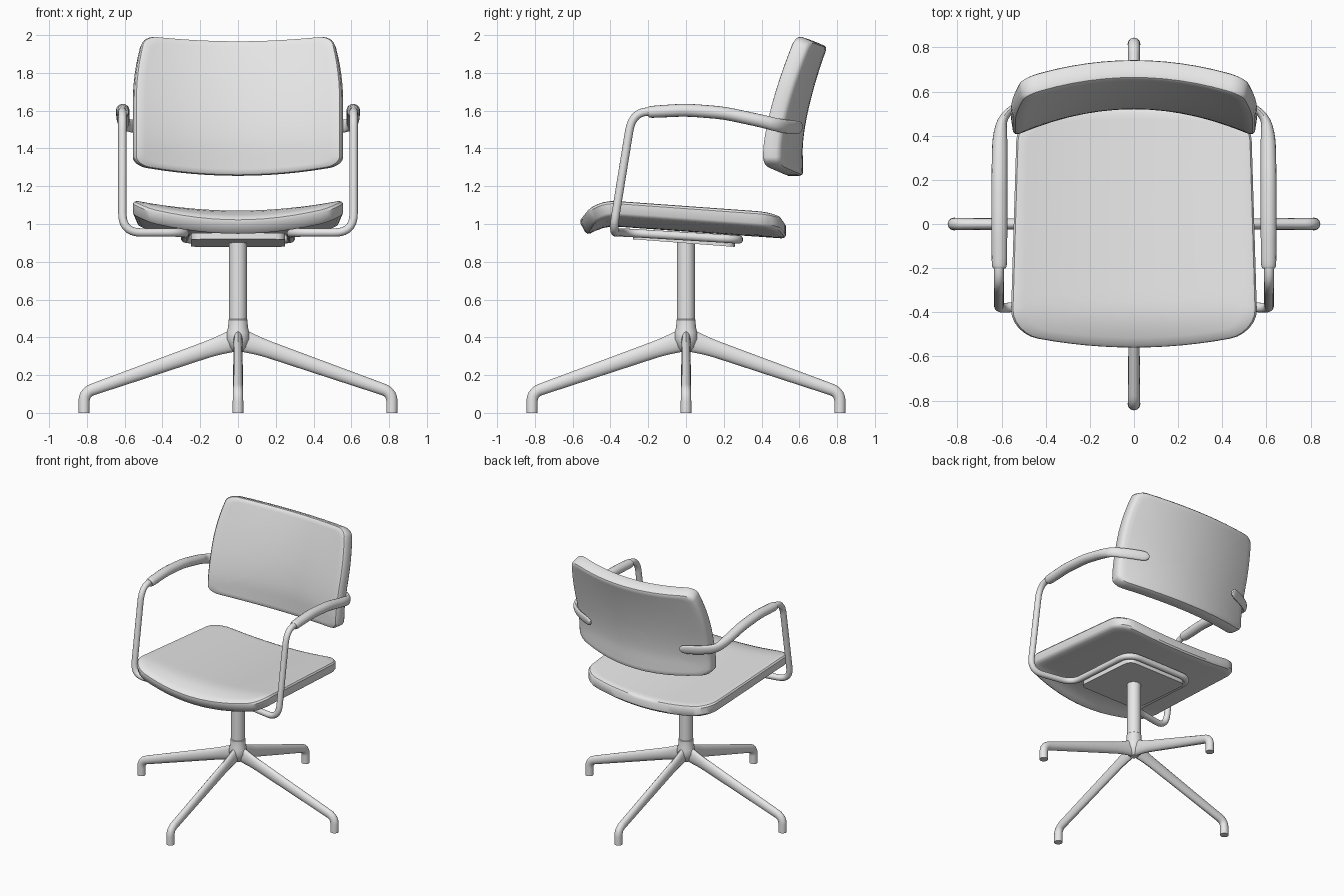
import bpy, bmesh, math
from mathutils import Vector, Matrix

if "Cube" in bpy.data.objects:
    bpy.data.objects.remove(bpy.data.objects["Cube"])

grey = bpy.data.materials.new("light_grey")
grey.diffuse_color = (0.8, 0.8, 0.8, 1)
grey.use_nodes = True
grey.node_tree.nodes["Principled BSDF"].inputs["Base Color"].default_value = grey.diffuse_color


def finish(bm, name):
    bmesh.ops.recalc_face_normals(bm, faces=bm.faces)
    me = bpy.data.meshes.new(name)
    bm.to_mesh(me)
    bm.free()
    me.materials.append(grey)
    ob = bpy.data.objects.new(name, me)
    bpy.context.collection.objects.link(ob)
    return ob


def skin(name, rings):
    """Join closed rings of points and cap both ends."""
    bm = bmesh.new()
    vr = [[bm.verts.new(p) for p in r] for r in rings]
    n = len(vr[0])
    for a, b in zip(vr, vr[1:]):
        for i in range(n):
            bm.faces.new((a[i], a[(i + 1) % n], b[(i + 1) % n], b[i]))
    bm.faces.new(vr[0])
    bm.faces.new(vr[-1])
    return finish(bm, name)


def fillet(pts, radius, steps=7):
    """Round the corners of a path of (x, y, z, half_width, half_height)."""
    pts = [Vector(p) for p in pts]
    out = [pts[0]]
    for a, b, c in zip(pts, pts[1:], pts[2:]):
        la, lc = (a - b).to_3d().length, (c - b).to_3d().length
        p = b + (a - b) * min(radius / la, 0.48)
        q = b + (c - b) * min(radius / lc, 0.48)
        for k in range(steps + 1):
            t = k / steps
            out.append(p * (1 - t) ** 2 + b * (2 * t * (1 - t)) + q * t ** 2)
    return out + [pts[-1]]


def sweep(name, path, up=(0, 0, 1), sides=16):
    """Sweep an ellipse along a path, carrying the frame forward."""
    pos = [Vector(p[:3]) for p in path]
    n = Vector(up)
    rings = []
    for i, p in enumerate(pos):
        t = (pos[min(i + 1, len(pos) - 1)] - pos[max(i - 1, 0)]).normalized()
        n = (n - t * n.dot(t)).normalized()
        s = t.cross(n)
        w, h = path[i][3], path[i][4]
        rings.append([p + s * w * math.cos(a) + n * h * math.sin(a)
                      for a in (2 * math.pi * k / sides for k in range(sides))])
    return skin(name, rings)


def pad(name, mapper, r):
    """Cushion: rounded square outline (u, v) and depth w mapped to space."""
    loop = []
    for cx, cy, a0 in ((1, 1, 0), (-1, 1, 90), (-1, -1, 180), (1, -1, 270)):
        c = Vector((cx * (1 - r), cy * (1 - r)))
        arc = [c + r * Vector((math.cos(a), math.sin(a)))
               for a in (math.radians(a0 + k * 15) for k in range(7))]
        if loop:
            loop += [loop[-1].lerp(arc[0], k / 12) for k in range(1, 12)]
        loop += arc
    loop += [loop[-1].lerp(loop[0], k / 12) for k in range(1, 12)]
    inner = [0.02] + [k / 10 for k in range(1, 10)] + [0.955]
    steps = [(s, 0) for s in inner] + [(0.985, 0.07), (1, 0.22), (1, 0.8), (0.985, 0.94)]
    steps += [(s, 1) for s in reversed(inner)]
    return skin(name, [[mapper(p.x * s, p.y * s, w) for p in loop] for s, w in steps])


# Seat: dished across, rolled down at the front
def seat_shape(u, v, w):
    front, back = -0.57 + 0.07 * u * u, 0.53 - 0.04 * u * u
    y = front + (back - front) * (v + 1) / 2
    x = u * (0.56 - 0.03 * (v + 1) / 2)
    roll = max(0, -0.36 - y)
    z = 1.045 - 0.0714 * y + 0.055 * u * u - 1.4 * roll ** 2
    return Vector((x, y + 0.22 * roll * w, z - 0.085 * w))


pad("seat", seat_shape, 0.22)


# Backrest: curved around the sitter and leaning back toward the top
def back_shape(u, v, w):
    t = (v + 1) / 2
    low, high = 1.255 + 0.055 * u * u, 1.975 + 0.03 * u * u
    z = low + (high - low) * t
    x = u * (0.545 - 0.05 * max(0, v) ** 2)
    lean = max(0, (z - 1.4) / 0.575)
    y = 0.52 + 0.14 * lean ** 1.5 - (0.125 - 0.03 * t) * u * u
    return Vector((x + 0.015 * u * w, y + (0.1 - 0.012 * t) * w, z - 0.037 * t * w))


pad("backrest", back_shape, 0.13)

# One bent tube: both arm uprights and the loop under the seat
R = 0.022
half = [(0.28, 0.28, 0.918), (0.28, -0.33, 0.955), (0.612, -0.388, 0.955),
        (0.612, -0.285, 1.59), (0.612, -0.12, 1.6)]
right = [p + (R, R) for p in half]
left = [(-p[0],) + p[1:] for p in right]
sweep("arm_tube", fillet(left[::-1] + right, 0.1), up=(0, 1, 0))

# Armrests: padded sleeve flattening into a paddle behind the backrest
for side, sx in (("right", 1), ("left", -1)):
    arm = [(0.61, -0.2, 1.592, 0.028, 0.026), (0.61, -0.19, 1.593, 0.035, 0.032),
           (0.61, 0.0, 1.604, 0.036, 0.034), (0.61, 0.2, 1.588, 0.036, 0.034),
           (0.608, 0.4, 1.545, 0.034, 0.034), (0.595, 0.49, 1.522, 0.018, 0.035),
           (0.5, 0.558, 1.512, 0.013, 0.036), (0.41, 0.598, 1.51, 0.013, 0.036),
           (0.385, 0.607, 1.51, 0.012, 0.026), (0.375, 0.611, 1.51, 0.008, 0.01)]
    sweep("armrest_" + side, fillet([(sx * p[0],) + p[1:] for p in arm], 0.06, 4))

# Mounting plate under the seat, tilted with it
bm = bmesh.new()
bmesh.ops.create_cube(bm, size=1, matrix=Matrix.Translation((0, -0.01, 0.916))
                      @ Matrix.Rotation(-0.075, 4, 'X')
                      @ Matrix.Diagonal((0.5, 0.54, 0.034, 1)))
upright = [e for e in bm.edges if abs((e.verts[0].co - e.verts[1].co).z) > 0.03
           and abs((e.verts[0].co - e.verts[1].co).y) < 0.1]
bmesh.ops.bevel(bm, geom=upright, offset=0.05, segments=5, affect='EDGES', profile=0.5)
finish(bm, "seat_plate")

# Column and flared hub
profile = [(0.025, 0.325), (0.045, 0.345), (0.062, 0.39), (0.06, 0.425), (0.052, 0.455),
           (0.051, 0.492), (0.047, 0.496), (0.047, 0.905)]
skin("column", [[(r * math.cos(a), r * math.sin(a), z)
                 for a in (2 * math.pi * k / 32 for k in range(32))] for r, z in profile])

# Four tapered legs, each bending down into a foot
leg = [(0, 0.39, 0.026, 0.062), (0.13, 0.347, 0.024, 0.045),
       (0.815, 0.108, 0.027, 0.03), (0.815, 0, 0.029, 0.029)]
for i, side in enumerate(("right", "back", "left", "front")):
    c, s = round(math.cos(i * math.pi / 2)), round(math.sin(i * math.pi / 2))
    sweep("leg_" + side, fillet([(c * d, s * d, z, w, h) for d, z, w, h in leg], 0.05))

# Smooth shading with sharp edges kept
for ob in bpy.context.collection.objects:
    ob.select_set(True)
    bpy.context.view_layer.objects.active = ob
bpy.ops.object.shade_smooth_by_angle(angle=math.radians(35))
